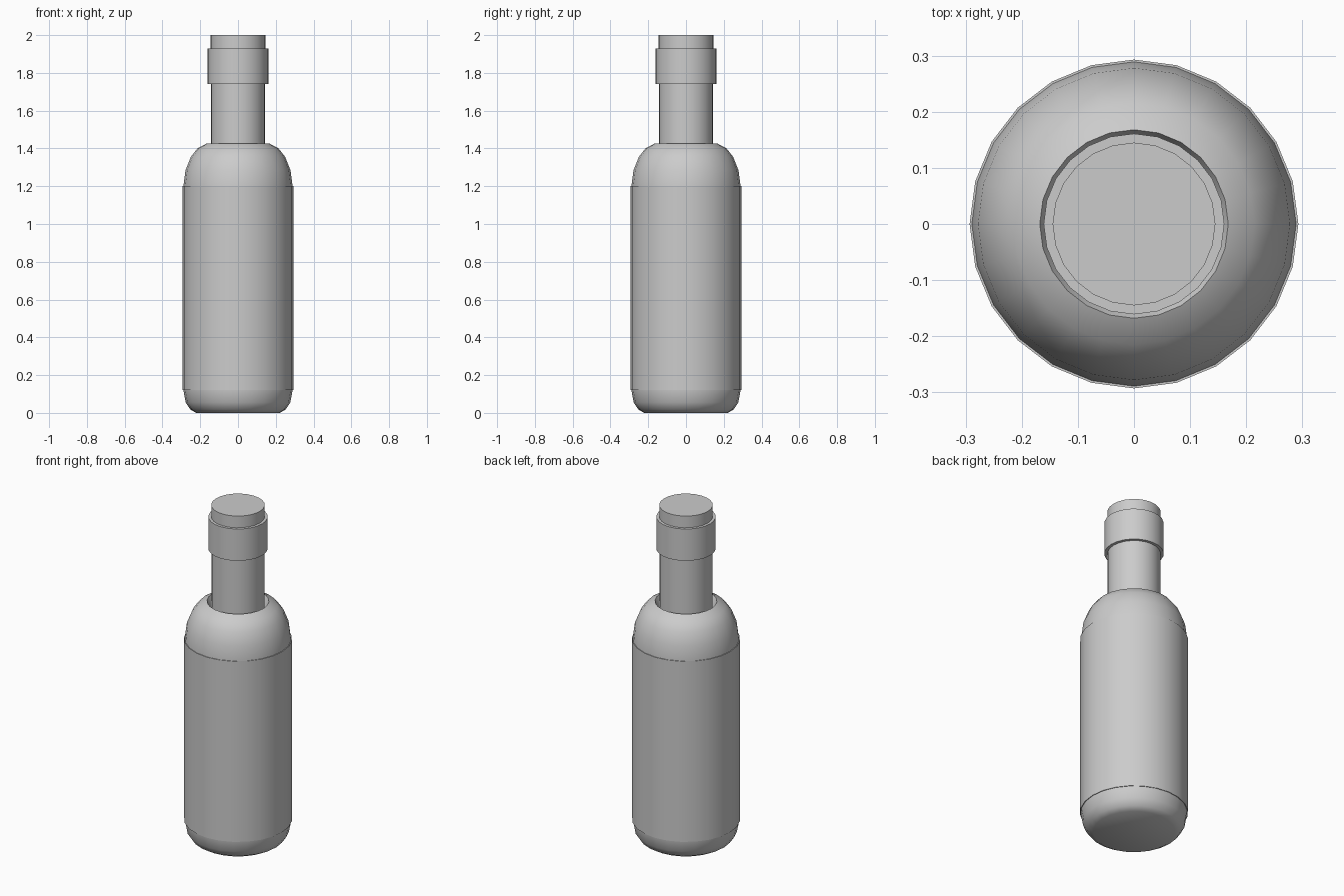
import bpy, bmesh, math

cube = bpy.data.objects.get("Cube")
if cube:
    bpy.data.objects.remove(cube, do_unlink=True)

SIDES = 24

grey = bpy.data.materials.new("plain_grey")
grey.use_nodes = True
colour = (0.6, 0.6, 0.6, 1)
grey.diffuse_color = colour
grey.node_tree.nodes["Principled BSDF"].inputs["Base Color"].default_value = colour


def lathe(name, profile, closed=False):
    """Turn (radius, height) points about z; open profiles get flat end caps."""
    bm = bmesh.new()
    rings = []
    for r, z in profile:
        rings.append([bm.verts.new((r * math.cos(math.tau * i / SIDES),
                                    r * math.sin(math.tau * i / SIDES), z))
                      for i in range(SIDES)])
    pairs = list(zip(rings, rings[1:]))
    if closed:
        pairs.append((rings[-1], rings[0]))
    else:
        bm.faces.new(rings[0])
        bm.faces.new(rings[-1])
    for low, high in pairs:
        for i in range(SIDES):
            j = (i + 1) % SIDES
            bm.faces.new((low[i], low[j], high[j], high[i]))
    bmesh.ops.recalc_face_normals(bm, faces=bm.faces)
    mesh = bpy.data.meshes.new(name)
    bm.to_mesh(mesh)
    bm.free()
    mesh.materials.append(grey)
    obj = bpy.data.objects.new(name, mesh)
    bpy.context.collection.objects.link(obj)
    bpy.ops.object.select_all(action='DESELECT')
    obj.select_set(True)
    bpy.context.view_layer.objects.active = obj
    bpy.ops.object.shade_smooth_by_angle(angle=math.radians(32))
    return obj


# Body with rounded base and shoulder, and a groove where the neck enters
lathe("bottle_body", [
    (0.222, 0), (0.252, 0.018), (0.277, 0.055), (0.289, 0.12),
    (0.289, 1.2), (0.278, 1.285), (0.25, 1.355), (0.215, 1.4),
    (0.168, 1.425), (0.146, 1.38)])

# Neck and stopper
lathe("neck", [(0.144, 1.36), (0.144, 1.93)])
lathe("stopper", [(0.145, 1.93), (0.145, 2.0)])

# Collar ring around the mouth
lathe("collar", [(0.144, 1.74), (0.161, 1.74), (0.161, 1.93), (0.144, 1.93)], closed=True)

# Thin label sleeve around the body
lathe("label_sleeve", [(0.286, 0.12), (0.293, 0.12), (0.293, 1.2), (0.286, 1.2)], closed=True)
